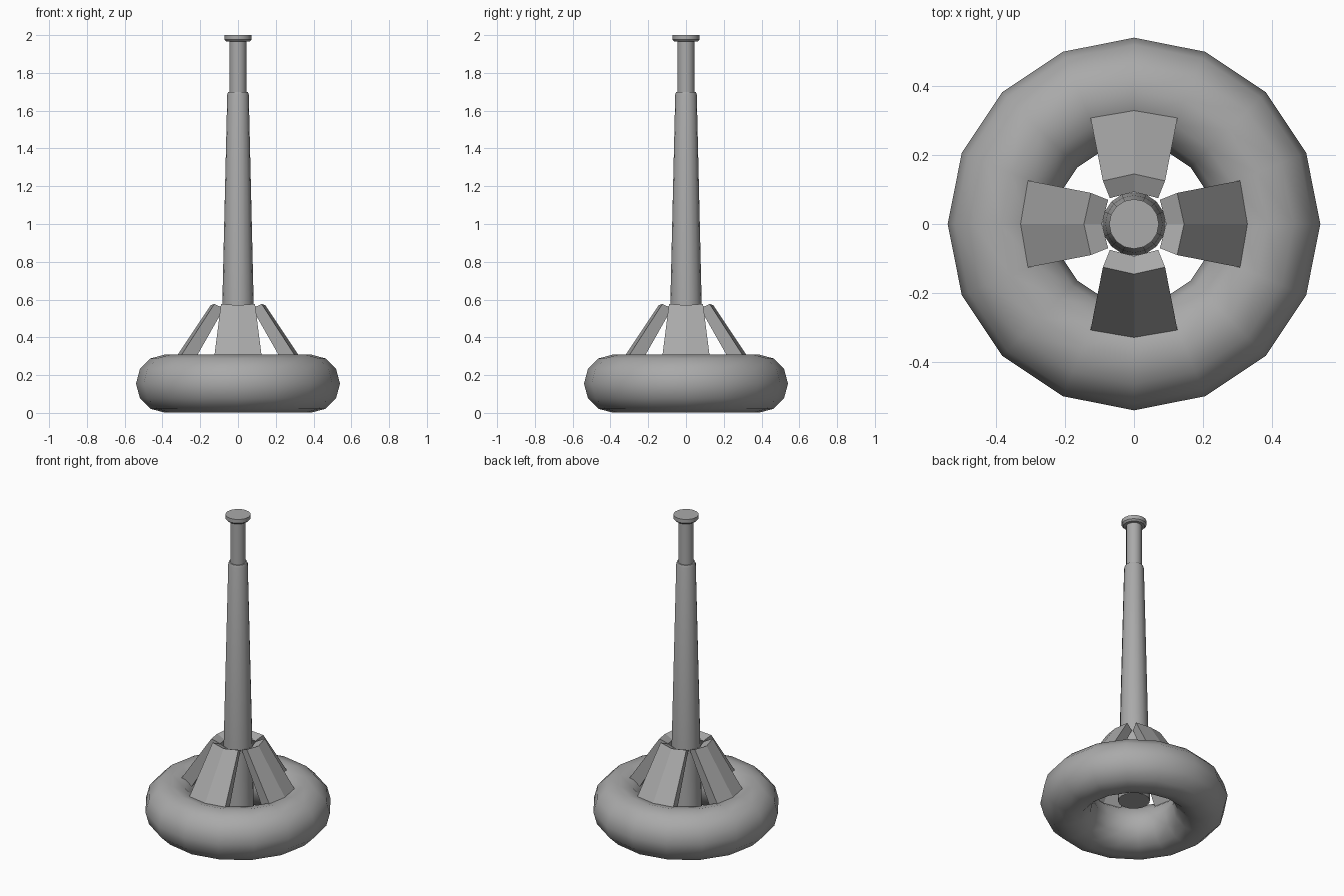
import bpy, bmesh, math
from mathutils import Matrix, Vector

cube = bpy.data.objects.get("Cube")
if cube:
    bpy.data.objects.remove(cube, do_unlink=True)

grey = bpy.data.materials.new("grey")
grey.use_nodes = True
colour = (0.4, 0.4, 0.4, 1)
grey.diffuse_color = colour
grey.node_tree.nodes["Principled BSDF"].inputs["Base Color"].default_value = colour


def add_object(name, bm):
    """Turn a bmesh into a named grey object."""
    bmesh.ops.recalc_face_normals(bm, faces=bm.faces)
    mesh = bpy.data.meshes.new(name)
    bm.to_mesh(mesh)
    bm.free()
    mesh.materials.append(grey)
    obj = bpy.data.objects.new(name, mesh)
    bpy.context.collection.objects.link(obj)
    return obj


def smooth(obj, degrees):
    bpy.ops.object.select_all(action='DESELECT')
    obj.select_set(True)
    bpy.context.view_layer.objects.active = obj
    bpy.ops.object.shade_smooth_by_angle(angle=math.radians(degrees))


def lathe(name, profile, sides=16):
    """Revolve (radius, height) points round z, with both ends capped."""
    bm = bmesh.new()
    rings = []
    for r, z in profile:
        angles = [2 * math.pi * i / sides for i in range(sides)]
        rings.append([bm.verts.new((r * math.cos(a), r * math.sin(a), z)) for a in angles])
    for low, high in zip(rings, rings[1:]):
        for i in range(sides):
            j = (i + 1) % sides
            bm.faces.new((low[i], low[j], high[j], high[i]))
    bm.faces.new(rings[0])
    bm.faces.new(rings[-1])
    obj = add_object(name, bm)
    smooth(obj, 30)
    return obj


# Ring-shaped base
bpy.ops.mesh.primitive_torus_add(major_segments=16, minor_segments=12, major_radius=0.386,
                                 minor_radius=0.154, location=(0, 0, 0.155))
base = bpy.context.object
base.name = "ring_base"
base.data.materials.append(grey)
smooth(base, 45)

# Tapered pole, its thin upper section and the cap
lathe("pole", [(0.092, 0.146), (0.083, 0.58), (0.057, 1.685), (0.052, 1.70)])
lathe("upper_pole", [(0.045, 1.68), (0.045, 1.975)])
lathe("cap", [(0.062, 1.966), (0.072, 1.976), (0.072, 2.0)])

# Four sloping braces, each a thick plate creased along its middle
EDGES = {  # edge and crease points: top outer, bottom outer, bottom inner, top inner
    "side": [(0.125, 0.09, 0.577), (0.358, 0.136, 0.216), (0.281, 0.118, 0.19), (0.075, 0.07, 0.553)],
    "middle": [(0.145, 0, 0.57), (0.383, 0, 0.212), (0.305, 0, 0.19), (0.093, 0, 0.545)],
}
for k, place in enumerate(("left", "back", "right", "front")):
    turn = Matrix.Rotation(k * math.pi / 2, 3, 'Z')
    flip = Matrix.Diagonal((1, -1, 1))
    side = [Vector(p) for p in EDGES["side"]]
    middle = [Vector(p) for p in EDGES["middle"]]
    bm = bmesh.new()
    loops = [[bm.verts.new(turn @ p) for p in loop]
             for loop in (side, middle, [flip @ p for p in side])]
    for a, b in zip(loops, loops[1:]):
        for i in range(4):
            j = (i + 1) % 4
            bm.faces.new((a[i], a[j], b[j], b[i]))
    bm.faces.new(loops[0])
    bm.faces.new(loops[-1])
    add_object(place + "_brace", bm)
